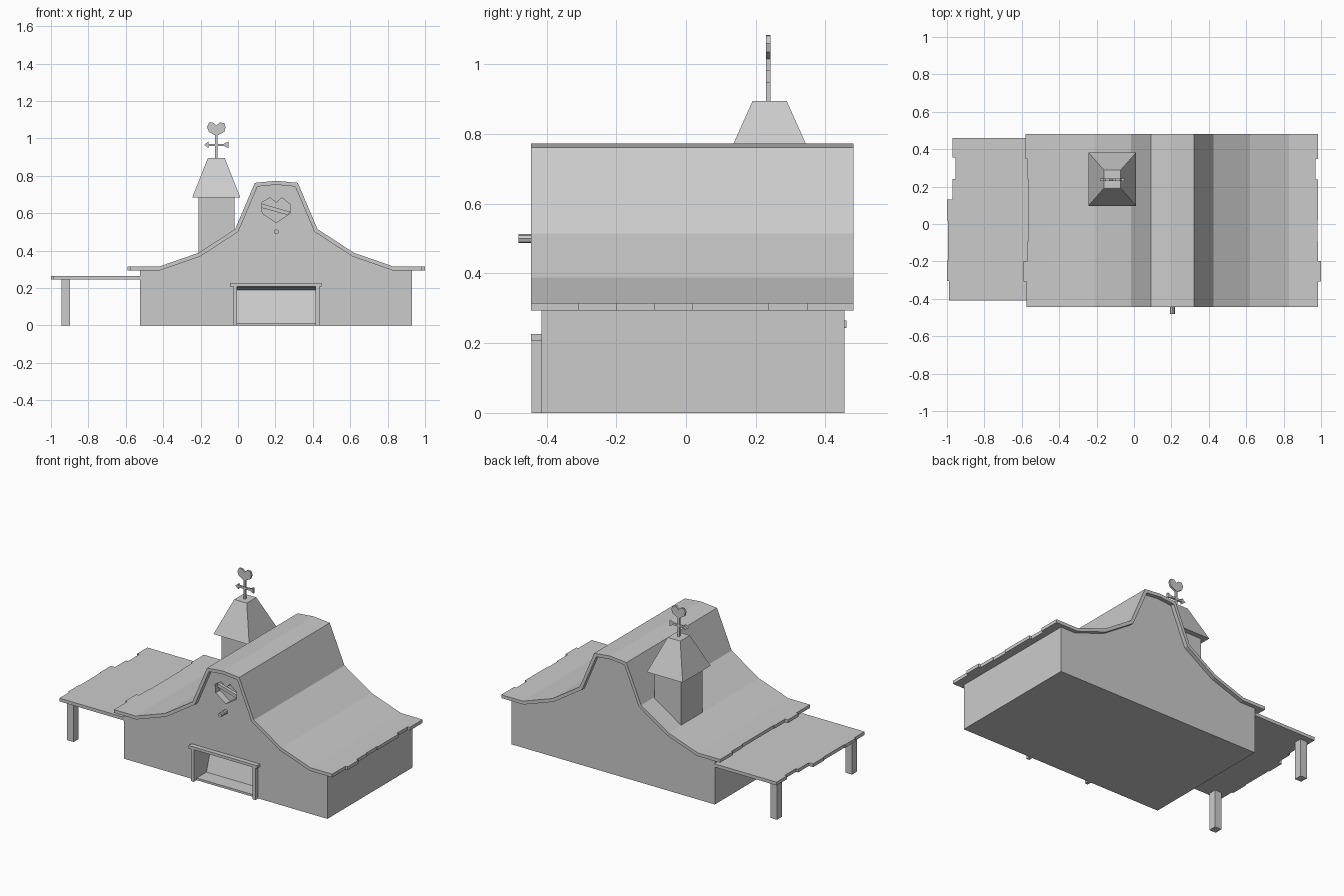
import bpy, bmesh, math
from mathutils import Vector

if "Cube" in bpy.data.objects:
    bpy.data.objects.remove(bpy.data.objects["Cube"])


def prism(name, pts, axis, a, b):
    """Extrude a 2D outline along an axis: x -> (y,z), y -> (x,z), z -> (x,y)."""
    def place(p, t):
        return {'x': (t, p[0], p[1]), 'y': (p[0], t, p[1]), 'z': (p[0], p[1], t)}[axis]
    bm = bmesh.new()
    lo = [bm.verts.new(place(p, a)) for p in pts]
    hi = [bm.verts.new(place(p, b)) for p in pts]
    bm.faces.new(lo)
    bm.faces.new(hi[::-1])
    n = len(pts)
    for i in range(n):
        j = (i + 1) % n
        bm.faces.new((lo[i], hi[i], hi[j], lo[j]))
    bmesh.ops.recalc_face_normals(bm, faces=bm.faces)
    me = bpy.data.meshes.new(name)
    bm.to_mesh(me)
    bm.free()
    ob = bpy.data.objects.new(name, me)
    bpy.context.collection.objects.link(ob)
    return ob


def box(name, x0, x1, y0, y1, z0, z1):
    return prism(name, [(x0, y0), (x1, y0), (x1, y1), (x0, y1)], 'z', z0, z1)


def inset(path, d):
    """Mitred offset of an open path towards its right-hand side."""
    out = []
    for i, p in enumerate(path):
        norms = []
        for a, b in ((i - 1, i), (i, i + 1)):
            if a >= 0 and b < len(path):
                t = (Vector(path[b]) - Vector(path[a])).normalized()
                norms.append(Vector((t.y, -t.x)))
        m = sum(norms, Vector((0, 0))).normalized()
        out.append(tuple(Vector(p) + m * d / m.dot(norms[0])))
    return out


def cut(ob, cutter):
    mod = ob.modifiers.new("cut", 'BOOLEAN')
    mod.operation = 'DIFFERENCE'
    mod.solver = 'EXACT'
    mod.object = cutter
    bpy.context.view_layer.objects.active = ob
    bpy.ops.object.modifier_apply(modifier=mod.name)
    bpy.data.objects.remove(cutter)


def ragged(inner, tips, ys):
    """Outline of a slab whose outer edge steps from tile to tile."""
    pts = [(inner, ys[-1]), (inner, ys[0])]
    for x, a, b in zip(tips, ys, ys[1:]):
        pts += [(x, a), (x, b)]
    return pts


# Curved roof profile, mirrored about the ridge
CX = 0.205
half = [(0.625, 0.315), (0.415, 0.388), (0.22, 0.515), (0.115, 0.762)]
top = [(CX - x, z) for x, z in half] + [(CX, 0.773)] + [(CX + x, z) for x, z in half[::-1]]
ext = [(-0.53, 0.315)] + top + [(0.94, 0.315)]
under = inset(ext, 0.021)[1:-1]
prism("roof", top + under[::-1], 'y', -0.445, 0.48)

# Flat eaves with uneven tile ends
ys = [-0.445, -0.308, -0.198, -0.09, 0.018, 0.128, 0.238, 0.348, 0.48]
left = [-0.575, -0.59, -0.57, -0.565, -0.565, -0.565, -0.57, -0.58]
right = [0.985, 1.0, 0.985, 0.98, 0.985, 0.985, 0.97, 0.985]
prism("left_eave", ragged(under[0][0], left, ys), 'z', 0.294, 0.315)
prism("right_eave", ragged(under[-1][0], right, ys), 'z', 0.294, 0.315)

# Walls following the roof underside, with door and heart recesses
body = prism("walls", [(-0.525, 0), (-0.525, 0.294)] + under + [(0.93, 0.294), (0.93, 0)],
             'y', -0.415, 0.455)
cut(body, prism("door_cutter", [(-0.5, 0.014), (-0.315, 0.014), (-0.26, 0.19),
                                (-0.415, 0.205), (-0.5, 0.205)], 'x', -0.005, 0.415))
heart = [(-0.078, 0.655), (-0.035, 0.683), (0, 0.655), (0.03, 0.683), (0.075, 0.645),
         (0.075, 0.60), (0, 0.55), (-0.075, 0.60)]
cut(body, prism("heart_cutter", [(CX + x, z) for x, z in heart], 'y', -0.5, -0.37))
prism("heart_bar", [(CX - 0.077, 0.65), (CX + 0.075, 0.607), (CX + 0.06, 0.59),
                    (CX - 0.077, 0.628)], 'y', -0.39, -0.368)

# Door frame
box("door_post_left", -0.025, -0.005, -0.443, -0.413, 0, 0.208)
box("door_post_right", 0.415, 0.435, -0.443, -0.413, 0, 0.208)
box("door_lintel", -0.042, 0.447, -0.445, -0.413, 0.208, 0.226)

# Round peg under the heart window
ring = [(CX + 0.013 * math.cos(i * math.pi / 4), 0.5 + 0.013 * math.sin(i * math.pi / 4))
        for i in range(8)]
prism("peg", ring, 'y', -0.48, -0.41)

# Side canopy on two posts
cy = [-0.41, -0.305, -0.195, -0.09, 0.02, 0.13, 0.24, 0.355, 0.46]
tips = [-0.99, -1.0, -0.995, -0.995, -1.0, -0.97, -0.955, -0.97]
prism("canopy", ragged(-0.525, tips, cy), 'z', 0.244, 0.265)
for name, y in (("canopy_post_front", -0.395), ("canopy_post_back", 0.37)):
    box(name, -0.945, -0.898, y, y + 0.05, 0, 0.244)

# Tower with tapered cap
TX, TY = -0.116, 0.24
box("tower", -0.21, -0.02, 0.13, 0.35, 0.34, 0.685)
cap = box("tower_cap", TX - 0.128, TX + 0.128, TY - 0.143, TY + 0.143, 0.685, 0.895)
for v in cap.data.vertices:
    if v.co.z > 0.8:
        v.co.x = TX + math.copysign(0.045, v.co.x - TX)
        v.co.y = TY + math.copysign(0.049, v.co.y - TY)

# Weather vane: pole, arrow and heart
VY = (0.23, 0.243)
box("vane_pole", TX - 0.006, TX + 0.006, *VY, 0.89, 1.025)
arrow = [(-0.065, 0.965), (-0.042, 0.983), (-0.042, 0.971), (0.04, 0.971), (0.064, 0.983),
         (0.064, 0.947), (0.04, 0.959), (-0.042, 0.959), (-0.042, 0.947)]
prism("vane_arrow", [(TX + x, z) for x, z in arrow], 'y', *VY)
vane = [(0, 1.012), (-0.04, 1.035), (-0.05, 1.062), (-0.037, 1.085), (-0.015, 1.083),
        (0, 1.068), (0.018, 1.085), (0.042, 1.082), (0.05, 1.06), (0.043, 1.035)]
prism("vane_heart", [(TX + x, z) for x, z in vane], 'y', *VY)
